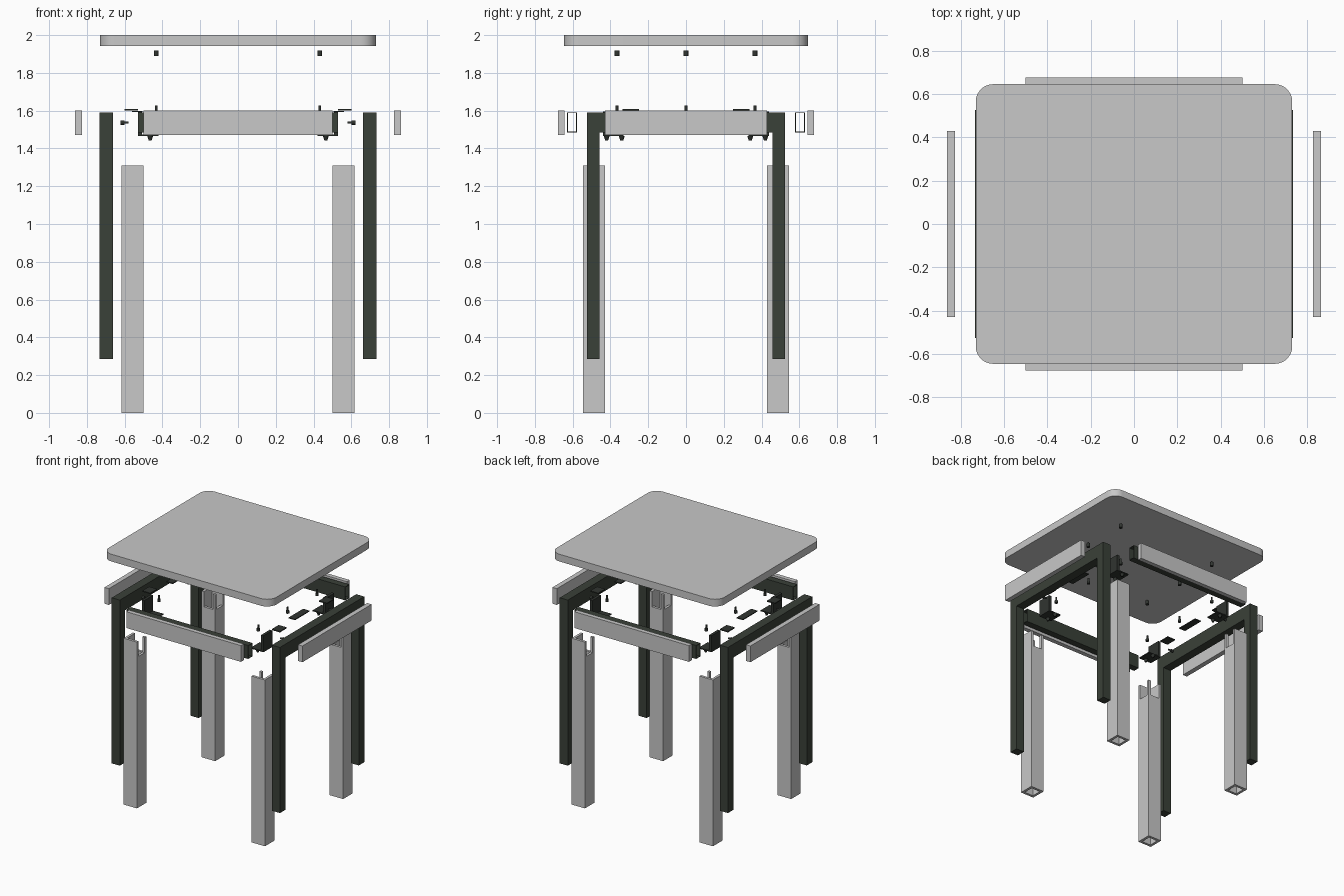
import bpy, bmesh, math
from mathutils import Matrix, Vector

cube = bpy.data.objects.get("Cube")
if cube:
    bpy.data.objects.remove(cube, do_unlink=True)


def material(name, rgb):
    m = bpy.data.materials.new(name)
    m.use_nodes = True
    m.diffuse_color = (*rgb, 1)
    node = next(n for n in m.node_tree.nodes if n.type == 'BSDF_PRINCIPLED')
    node.inputs["Base Color"].default_value = (*rgb, 1)
    return m


GREY = material("light_grey", (0.58, 0.58, 0.58))
DARK = material("dark_green_grey", (0.042, 0.052, 0.04))
BLACK = material("black_metal", (0.03, 0.035, 0.03))


def finish(name, bm, mat):
    bmesh.ops.recalc_face_normals(bm, faces=bm.faces)
    mesh = bpy.data.meshes.new(name)
    bm.to_mesh(mesh)
    bm.free()
    mesh.materials.append(mat)
    obj = bpy.data.objects.new(name, mesh)
    bpy.context.collection.objects.link(obj)
    return obj


def add_box(bm, a, b):
    """Box between two opposite corners."""
    a, b = Vector(a), Vector(b)
    size = Vector([abs(v) for v in b - a])
    bmesh.ops.create_cube(bm, size=1, matrix=Matrix.Translation((a + b) / 2) @ Matrix.Diagonal((*size, 1)))


def box(name, a, b, mat):
    bm = bmesh.new()
    add_box(bm, a, b)
    return finish(name, bm, mat)


def add_tube(bm, centre, w, d, length, wall, axis='Z'):
    """Open-ended rectangular tube."""
    turn = Matrix.Rotation(math.pi / 2, 4, 'Y') if axis == 'X' else Matrix()
    place = Matrix.Translation(centre) @ turn
    rings = []
    for z in (-length / 2, length / 2):
        for inset in (0, wall):
            x, y = w / 2 - inset, d / 2 - inset
            rings.append([bm.verts.new(place @ Vector((sx * x, sy * y, z)))
                          for sx, sy in ((-1, -1), (1, -1), (1, 1), (-1, 1))])
    for p, q in ((0, 1), (2, 3), (0, 2), (1, 3)):
        for i in range(4):
            j = (i + 1) % 4
            bm.faces.new((rings[p][i], rings[p][j], rings[q][j], rings[q][i]))


def add_cylinder(bm, centre, radius, length, axis='Z', tip=None):
    turn = Matrix.Rotation(math.pi / 2, 4, 'Y') if axis == 'X' else Matrix()
    bmesh.ops.create_cone(bm, cap_ends=True, segments=12, radius1=radius if tip is None else tip,
                          radius2=radius, depth=length, matrix=Matrix.Translation(centre) @ turn)


# Table top with rounded corners
bm = bmesh.new()
add_box(bm, (-0.73, -0.645, 1.943), (0.73, 0.645, 2.0))
upright = [e for e in bm.edges if abs(e.verts[0].co.z - e.verts[1].co.z) > 0.01]
bmesh.ops.bevel(bm, geom=upright, offset=0.08, segments=8, profile=0.5, affect='EDGES')
top = finish("table_top", bm, GREY)
bpy.context.view_layer.objects.active = top
top.select_set(True)
bpy.ops.object.shade_smooth_by_angle(angle=math.radians(30))
top.select_set(False)

# Hollow leg sleeves, notched on the inner faces at the top
WALL, SIDE, NOTCH, TALL = 0.02, 0.117, 1.19, 1.31
for sx in (-1, 1):
    for sy in (-1, 1):
        bm = bmesh.new()
        add_tube(bm, (sx * 0.558, sy * 0.487, NOTCH / 2), SIDE, SIDE, NOTCH, WALL)
        ox, oy = sx * (0.558 + SIDE / 2), sy * (0.487 + SIDE / 2)
        ix, iy = ox - sx * SIDE, oy - sy * SIDE
        add_box(bm, (ox, oy, NOTCH), (ox - sx * WALL, iy, TALL))
        add_box(bm, (ox - sx * WALL, oy, NOTCH), (ix, oy - sy * WALL, TALL))
        add_box(bm, (ix, iy, NOTCH), (ix + sx * WALL, iy + sy * WALL, TALL))
        finish("leg_sleeve", bm, GREY)

# Inner side frames: two legs joined by a rail
for sx in (-1, 1):
    bm = bmesh.new()
    a, b = sx * 0.663, sx * 0.733
    for sy in (-1, 1):
        add_box(bm, (a, sy * 0.457, 0.285), (b, sy * 0.525, 1.59))
    add_box(bm, (a, -0.457, 1.485), (b, 0.457, 1.59))
    finish("side_frame", bm, DARK)
    # Cladding board outside the frame
    box("side_cladding", (sx * 0.825, -0.43, 1.472), (sx * 0.863, 0.43, 1.6), GREY)

# Front and back hollow rails with cladding
for sy in (-1, 1):
    bm = bmesh.new()
    add_tube(bm, (0, sy * 0.604, 1.538), 0.106, 0.052, 1.06, 0.004, 'X')
    finish("cross_rail", bm, DARK)
    box("end_cladding", (-0.5, sy * 0.642, 1.472), (0.5, sy * 0.677, 1.6), GREY)

# Corner brackets with bolts hanging below
for sx in (-1, 1):
    for sy in (-1, 1):
        bm = bmesh.new()
        add_box(bm, (sx * 0.42, sy * 0.33, 1.465), (sx * 0.53, sy * 0.44, 1.473))
        add_box(bm, (sx * 0.508, sy * 0.33, 1.473), (sx * 0.53, sy * 0.44, 1.595))
        finish("corner_bracket", bm, BLACK)
        bm = bmesh.new()
        for y in (0.34, 0.42):
            add_cylinder(bm, (sx * 0.465, sy * y, 1.455), 0.016, 0.024, tip=0.008)
        finish("bracket_bolts", bm, BLACK)
        # Thin fixing plate beside the frame
        box("fixing_plate", (sx * 0.53, sy * 0.25, 1.6), (sx * 0.6, sy * 0.335, 1.608), BLACK)

# Mid plates, frame screws, top pins and threaded inserts
for sx in (-1, 1):
    box("middle_plate", (sx * 0.505, -0.09, 1.592), (sx * 0.56, 0.09, 1.599), BLACK)
    bm = bmesh.new()
    for y in (-0.3, 0.3):
        add_cylinder(bm, (sx * 0.6, y, 1.537), 0.006, 0.04, 'X')
        add_cylinder(bm, (sx * 0.612, y, 1.537), 0.012, 0.02, 'X')
    finish("frame_screws", bm, BLACK)
    bm = bmesh.new()
    for y in (-0.365, 0, 0.365):
        add_cylinder(bm, (sx * 0.433, y, 1.605), 0.007, 0.045)
        add_cylinder(bm, (sx * 0.433, y, 1.59), 0.012, 0.02)
    finish("top_pins", bm, BLACK)
    bm = bmesh.new()
    for y in (-0.365, 0, 0.365):
        add_cylinder(bm, (sx * 0.433, y, 1.904), 0.013, 0.03)
    finish("threaded_inserts", bm, BLACK)
